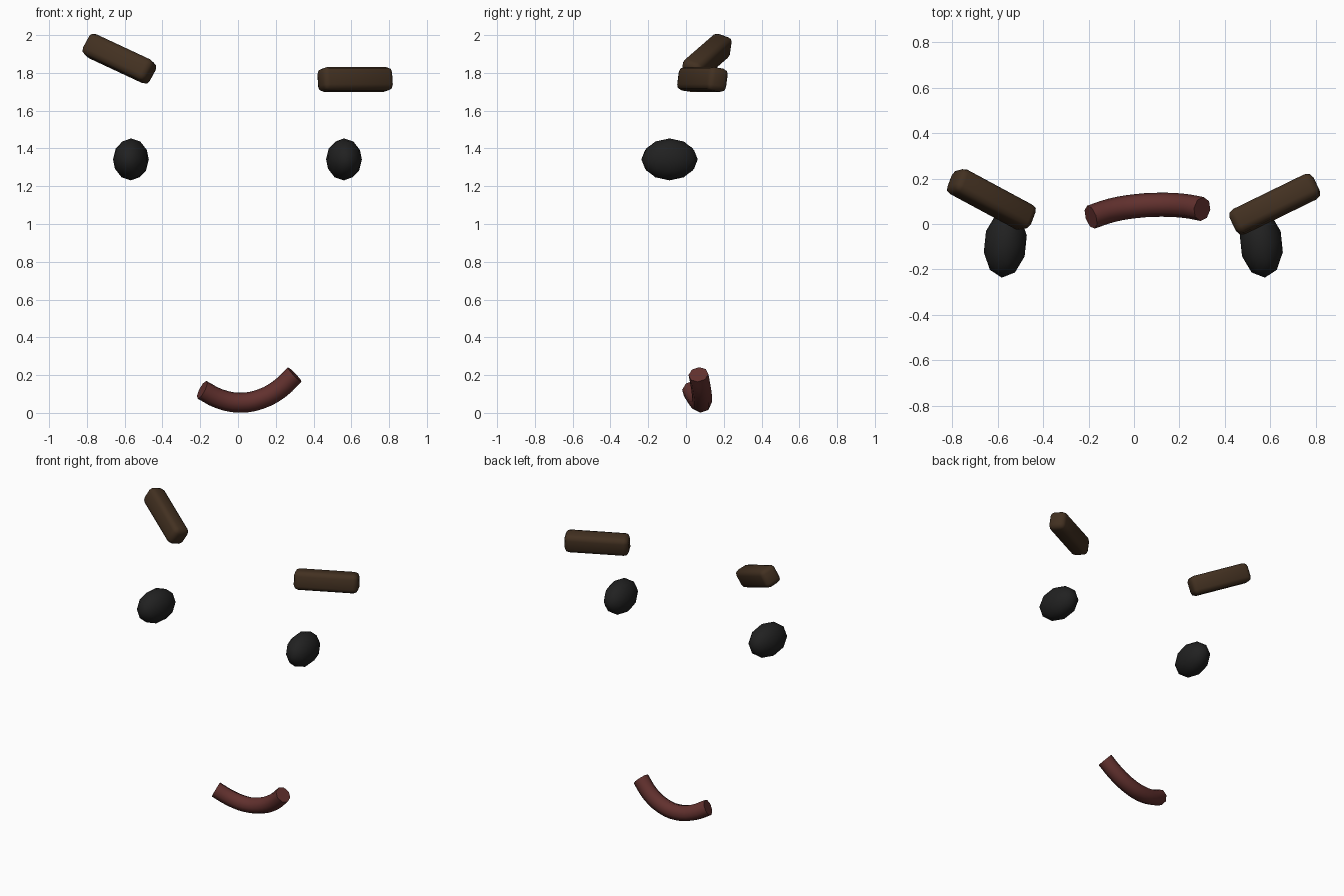
import bpy
from math import radians

if "Cube" in bpy.data.objects:
    bpy.data.objects.remove(bpy.data.objects["Cube"])


def paint(obj, name, color):
    mat = bpy.data.materials.get(name) or bpy.data.materials.new(name)
    mat.diffuse_color = (*color, 1)
    mat.use_nodes = True
    mat.node_tree.nodes["Principled BSDF"].inputs["Base Color"].default_value = mat.diffuse_color
    obj.data.materials.append(mat)


def brow(name, loc, rot):
    bpy.ops.mesh.primitive_cube_add(size=1, location=loc)
    o = bpy.context.object
    o.name = name
    o.scale = (0.41, 0.115, 0.125)
    bpy.ops.object.transform_apply(location=False, rotation=False, scale=True)
    o.rotation_mode = 'XZY'
    o.rotation_euler = [radians(a) for a in rot]
    b = o.modifiers.new("rounding", 'BEVEL')
    b.width = 0.03
    b.segments = 2
    bpy.ops.object.shade_smooth()
    paint(o, "brow_brown", (0.055, 0.03, 0.015))


def eye(name, loc, turn):
    bpy.ops.mesh.primitive_ico_sphere_add(subdivisions=2, radius=1, location=loc)
    o = bpy.context.object
    o.name = name
    o.scale = (0.095, 0.15, 0.111)
    o.rotation_euler.z = radians(turn)
    bpy.ops.object.shade_smooth()
    paint(o, "eye_black", (0.015, 0.015, 0.015))


# Eyebrows: one raised and slanted, one level
brow("left_eyebrow", (-0.628, 0.108, 1.875), (-8, 25, -26))
brow("right_eyebrow", (0.62, 0.087, 1.765), (-8, 0, 26))

# Eyes, splayed slightly outward
eye("left_eye", (-0.567, -0.087, 1.342), -6)
eye("right_eye", (0.561, -0.087, 1.342), 6)

# Crooked smile: tube along a curved path
path = [(-0.19, 0.03, 0.122), (-0.1, 0.06, 0.075), (0.01, 0.079, 0.054),
        (0.12, 0.085, 0.073), (0.22, 0.08, 0.127), (0.3, 0.066, 0.203)]
curve = bpy.data.curves.new("mouth", 'CURVE')
curve.dimensions = '3D'
curve.bevel_depth = 0.053
curve.bevel_resolution = 2
curve.resolution_u = 3
curve.use_fill_caps = True
spline = curve.splines.new('BEZIER')
spline.bezier_points.add(len(path) - 1)
for point, co in zip(spline.bezier_points, path):
    point.co = co
    point.handle_left_type = point.handle_right_type = 'AUTO'
mouth = bpy.data.objects.new("mouth", curve)
bpy.context.collection.objects.link(mouth)
paint(mouth, "mouth_red", (0.12, 0.03, 0.027))
